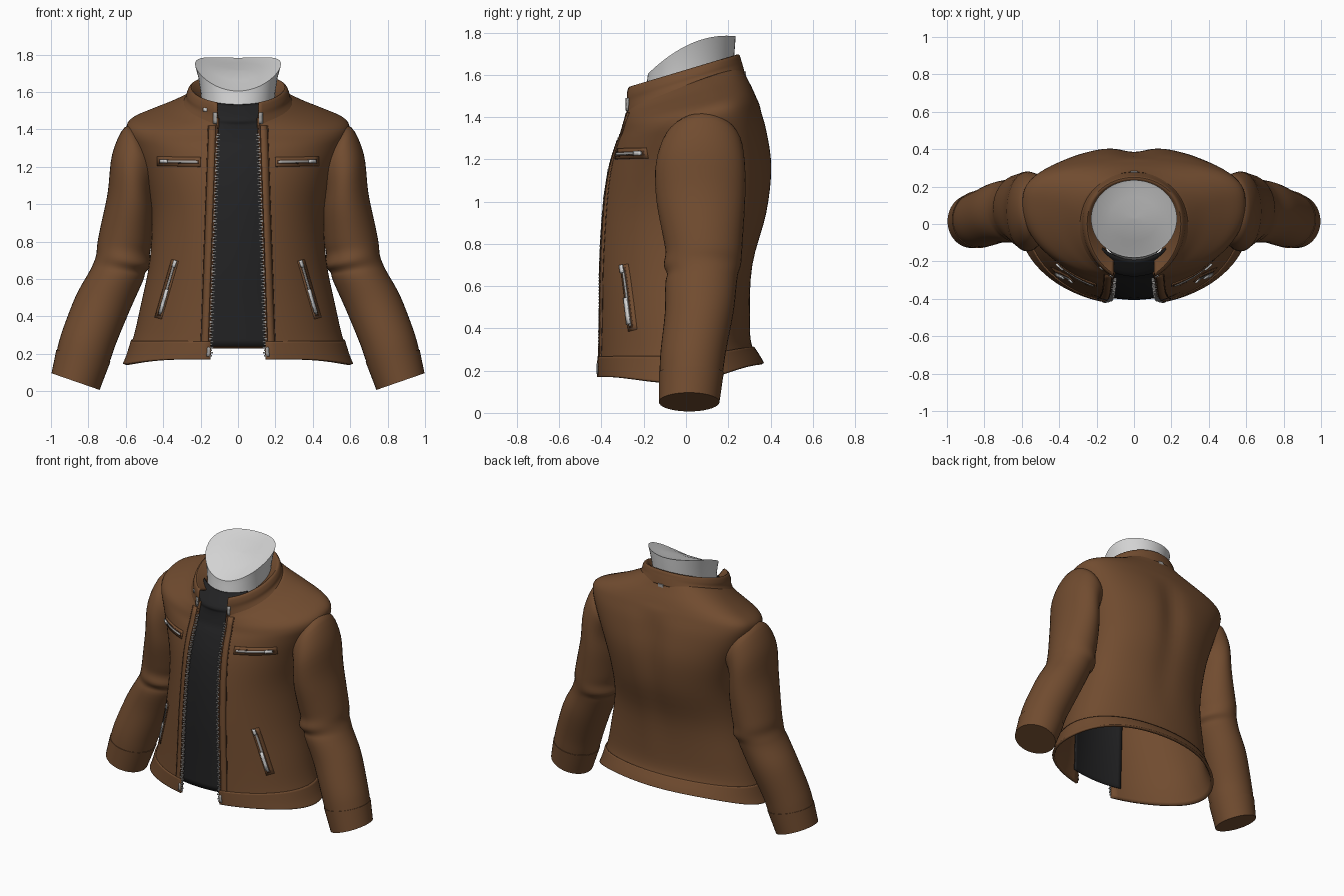
import bpy, bmesh, math
from mathutils import Vector
from mathutils.bvhtree import BVHTree

if "Cube" in bpy.data.objects:
    bpy.data.objects.remove(bpy.data.objects["Cube"], do_unlink=True)


def material(name, rgb):
    m = bpy.data.materials.new(name)
    m.use_nodes = True
    m.diffuse_color = (*rgb, 1)
    b = m.node_tree.nodes["Principled BSDF"]
    b.inputs["Base Color"].default_value = (*rgb, 1)
    b.inputs["Roughness"].default_value = 0.7
    return m


LEATHER = material("brown leather", (0.165, 0.072, 0.029))
SEAM = material("dark seam leather", (0.06, 0.026, 0.012))
BLACK = material("black cloth", (0.016, 0.016, 0.017))
GREY = material("light grey", (0.66, 0.66, 0.66))
METAL = material("zip metal", (0.36, 0.35, 0.34))
made = []


def finish(name, bm, mat, thick=0.0):
    bmesh.ops.recalc_face_normals(bm, faces=bm.faces)
    me = bpy.data.meshes.new(name)
    bm.to_mesh(me)
    bm.free()
    me.materials.append(mat)
    ob = bpy.data.objects.new(name, me)
    bpy.context.collection.objects.link(ob)
    if thick:
        s = ob.modifiers.new("thickness", "SOLIDIFY")
        s.thickness, s.offset = thick, 0
    made.append(ob)
    return ob


def refine(rows, n=4):
    """Catmull-Rom interpolation between rows of parameters."""
    out = []
    for i in range(len(rows) - 1):
        a, b, c, d = (rows[min(max(i + k, 0), len(rows) - 1)] for k in (-1, 0, 1, 2))
        for j in range(n):
            t = j / n
            out.append([q + 0.5 * t * (r - p + t * (2*p - 5*q + 4*r - s + t * (3*(q - r) + s - p)))
                        for p, q, r, s in zip(a, b, c, d)])
    return out + [list(rows[-1])]


def loft(name, rings, mat, closed=False, caps=False, thick=0.0):
    bm = bmesh.new()
    vs = [[bm.verts.new(p) for p in r] for r in rings]
    n = len(vs[0])
    for a, b in zip(vs, vs[1:]):
        for i in range(n if closed else n - 1):
            j = (i + 1) % n
            bm.faces.new((a[i], a[j], b[j], b[i]))
    if caps:
        bm.faces.new(vs[0])
        bm.faces.new(vs[-1])
    return finish(name, bm, mat, thick)


def body_ring(row, t0, t1, n=72):
    """Horizontal section; the angle runs from the front around the left side."""
    z, tilt, w, cy, front, back, side, dip, power = row
    pts = []
    for i in range(n + 1):
        t = t0 + (t1 - t0) * i / n
        s, c = math.sin(t), math.cos(t)
        if c > 0:
            y = cy + (front - cy) * c ** 1.05
        else:
            y = cy + (back - cy) * abs(c) ** power - dip * math.exp(-(w * s / 0.09) ** 2)
        pts.append((w * s, y, z + tilt * y + side * abs(s) ** 4))
    return pts


def opening(z):
    return 0.155 - 0.034 * z


def open_rings(rows, gap=None):
    rings = []
    for r in rows:
        t = math.asin((gap or opening(r[0])) / r[2])
        rings.append(body_ring(r, t, 2 * math.pi - t))
    return rings


# Jacket body: height, tilt, half width, centre, front, back, side drop, spine dip, back squareness
BODY = [
    (0.205, 0.08, 0.605, 0.0, -0.422, 0.355, -0.058, 0, 1),
    (0.30, 0.06, 0.555, 0.0, -0.422, 0.305, -0.02, 0, 0.9),
    (0.45, 0, 0.515, 0.0, -0.42, 0.295, 0, 0, 0.8),
    (0.70, 0, 0.465, 0.01, -0.42, 0.315, 0, 0.01, 0.75),
    (0.95, 0, 0.455, 0.04, -0.405, 0.385, 0, 0.02, 0.7),
    (1.15, 0.03, 0.50, 0.06, -0.375, 0.408, 0, 0.03, 0.65),
    (1.30, 0.10, 0.56, 0.08, -0.335, 0.38, 0, 0.02, 0.6),
    (1.38, 0.18, 0.59, 0.09, -0.308, 0.345, 0, 0, 0.6),
    (1.425, 0.21, 0.565, 0.09, -0.298, 0.325, 0, 0, 0.65),
    (1.465, 0.24, 0.47, 0.08, -0.292, 0.305, 0, 0, 0.7),
    (1.505, 0.29, 0.365, 0.06, -0.29, 0.28, 0, 0, 0.8),
    (1.55, 0.34, 0.275, 0.02, -0.29, 0.255, 0, 0, 0.9)]
body = loft("jacket_body", open_rings(refine(BODY)), LEATHER, thick=0.014)

# Hem band
HEM = [(0.203, 0.08, 0.608, 0.0, -0.426, 0.362, -0.058, 0, 1),
       (0.24, 0.07, 0.588, 0.0, -0.427, 0.345, -0.045, 0, 0.96),
       (0.29, 0.06, 0.565, 0.0, -0.427, 0.316, -0.02, 0, 0.9)]
loft("hem_band", open_rings(refine(HEM)), LEATHER, thick=0.016)

# Standing collar, folded in to meet the neck
COLLAR = [(1.515, 0.34, 0.31, 0.0, -0.295, 0.272, 0, 0, 0.9),
          (1.56, 0.33, 0.275, 0.0, -0.30, 0.262, 0, 0, 0.9),
          (1.59, 0.31, 0.268, 0.0, -0.303, 0.255, 0, 0, 0.9),
          (1.617, 0.30, 0.254, 0.0, -0.298, 0.247, 0, 0, 0.9),
          (1.607, 0.30, 0.238, 0.0, -0.28, 0.232, 0, 0, 0.9),
          (1.565, 0.30, 0.19, 0.0, -0.23, 0.20, 0, 0, 0.9)]
collar = loft("collar", open_rings(refine(COLLAR), 0.11), LEATHER, thick=0.012)

# Shirt front behind the opening
shirt_rows = [(0.24, 0, 0.58, 0, -0.42, 0.3, 0, 0, 1)] + BODY[2:]
shirt_rows = [(*r[:4], r[4] + 0.018, *r[5:]) for r in shirt_rows]
shirt_rows.append((1.60, 0.36, 0.24, 0.02, -0.19, 0.2, 0, 0, 1))
rings = []
for r in refine(shirt_rows):
    t = math.asin(min(0.2, 0.7 * r[2]) / r[2])
    rings.append(body_ring(r, -t, t, 16))
loft("shirt_front", rings, BLACK, thick=0.006)


# Neck with a sloping, dished top
def neck_ring(z, slope, bend, w, front, back):
    cy, d = (front + back) / 2, (back - front) / 2
    pts = []
    for i in range(48):
        a = i * math.tau / 48
        y = cy - d * math.cos(a)
        pts.append((w * math.sin(a), y, z + slope * y - bend * y * y))
    return pts


NECK = [(1.50, 0.3, 0, 0.19, -0.205, 0.215), (1.60, 0.36, 0.3, 0.20, -0.195, 0.226),
        (1.68, 0.45, 0.9, 0.214, -0.185, 0.232), (1.737, 0.5, 1.3, 0.23, -0.18, 0.235),
        (1.73, 0.5, 1.3, 0.217, -0.167, 0.222), (1.71, 0.44, 0.9, 0.13, -0.09, 0.145),
        (1.705, 0.4, 0.6, 0.01, 0.02, 0.04)]
loft("neck", [neck_ring(*r) for r in NECK], GREY, closed=True, caps=True)

# Sleeves: inner x, z, outer x, z, front y, back y
SLEEVE = [(0.42, 1.08, 0.53, 1.40, -0.07, 0.25),
          (0.445, 1.09, 0.605, 1.412, -0.115, 0.268),
          (0.455, 1.05, 0.672, 1.27, -0.145, 0.28),
          (0.45, 0.95, 0.697, 1.06, -0.14, 0.28),
          (0.46, 0.80, 0.735, 0.88, -0.11, 0.27),
          (0.472, 0.73, 0.752, 0.79, -0.097, 0.265),
          (0.466, 0.67, 0.758, 0.73, -0.105, 0.26),
          (0.495, 0.635, 0.775, 0.68, -0.09, 0.247),
          (0.508, 0.59, 0.80, 0.63, -0.098, 0.24),
          (0.575, 0.44, 0.867, 0.51, -0.10, 0.225),
          (0.65, 0.26, 0.937, 0.33, -0.12, 0.19),
          (0.685, 0.16, 0.968, 0.22, -0.125, 0.175),
          (0.743, 0.008, 0.994, 0.095, -0.125, 0.155)]


def sleeve_rings(rows, side, grow=0.0):
    rings = []
    for xi, zi, xo, zo, y0, y1 in rows:
        mid = Vector(((xi + xo) / 2, (y0 + y1) / 2, (zi + zo) / 2))
        u = Vector(((xo - xi) / 2, 0, (zo - zi) / 2)) * (1 + grow)
        v = Vector((0, (y1 - y0) / 2 * (1 + grow), 0))
        ring = []
        for i in range(36):
            p = mid + u * math.cos(i * math.tau / 36) + v * math.sin(i * math.tau / 36)
            ring.append((p.x * side, p.y, p.z))
        rings.append(ring)
    return rings


for side, word in ((1, "left"), (-1, "right")):
    loft(word + "_sleeve", sleeve_rings(refine(SLEEVE), side), LEATHER, True, True)
    loft(word + "_cuff", sleeve_rings(refine(SLEEVE[-2:]), side, 0.025), LEATHER, True, True)


# Trim that lies on the front surfaces
def tree(ob):
    me = ob.data
    return BVHTree.FromPolygons([v.co for v in me.vertices], [p.vertices for p in me.polygons])


BODY_TREE, COLLAR_TREE = tree(body), tree(collar)


def on_front(x, z, lift, surface=BODY_TREE):
    hit = surface.ray_cast(Vector((x, -2, z)), Vector((0, 1, 0)))[0]
    return Vector((x, (hit.y if hit else -0.29) - lift, z))


def strip(name, path, width, lift, mat, thick=0.008, surface=BODY_TREE):
    """Ribbon following an x, z path on the front."""
    pts = [Vector(p) for p in path]
    rings = []
    for i, p in enumerate(pts):
        d = (pts[min(i + 1, len(pts) - 1)] - pts[max(i - 1, 0)]).normalized()
        nrm = Vector((-d.y, d.x)) * width / 2
        rings.append([on_front(*(p + nrm * k), lift, surface) for k in (-1, 0, 1)])
    return loft(name, rings, mat, thick=thick)


def line(a, b, n=10):
    return [Vector(a).lerp(Vector(b), i / n) for i in range(n + 1)]


for side, word in ((1, "left"), (-1, "right")):
    # Placket and its stitched line
    zs = [0.2 + 1.22 * i / 24 for i in range(25)]
    strip(word + "_placket", [(side * (opening(z) + 0.03), z) for z in zs], 0.036, 0.006, LEATHER)
    strip(word + "_placket_seam", [(side * (opening(z) + 0.052), z) for z in zs], 0.004, 0.007, SEAM, 0.004)
    # Front zip tape and teeth
    strip(word + "_zip_tape", [(side * (opening(z) + 0.007), z) for z in zs], 0.012, 0.008, SEAM, 0.004)
    bm = bmesh.new()
    for i in range(80):
        z = 0.19 + 1.2 * i / 80
        geo = bmesh.ops.create_cube(bm, size=0.009)["verts"]
        p = on_front(side * (opening(z) + 0.006), z, 0.008)
        p.x -= side * (0.006 + 0.006 * (i % 2))
        bmesh.ops.scale(bm, vec=(2, 1, 0.9), verts=geo)
        bmesh.ops.translate(bm, vec=p, verts=geo)
    finish(word + "_zip_teeth", bm, METAL)
    strip(word + "_zip_stop", line((side * 0.16, 0.185), (side * 0.155, 0.235), 3), 0.016, 0.012, METAL)
    # Pockets: welt, dark slot, zip and pulls
    for kind, a, b, wide, pulls in (
            ("chest_pocket", (0.20, 1.225), (0.43, 1.23), 0.05, [(0.78, 0.94)]),
            ("hand_pocket", (0.335, 0.70), (0.425, 0.39), 0.036, [(0.0, 0.12), (0.5, 0.9)])):
        a, b = Vector((side * a[0], a[1])), Vector((side * b[0], b[1]))
        name = word + "_" + kind
        strip(name + "_welt", line(a, b), wide, 0.009, LEATHER, 0.01)
        strip(name + "_slot", line(a.lerp(b, .04), a.lerp(b, .96)), wide * 0.46, 0.015, SEAM, 0.004)
        strip(name + "_zip", line(a.lerp(b, .07), a.lerp(b, .93)), wide * 0.24, 0.019, METAL, 0.006)
        for i, (start, end) in enumerate(pulls):
            strip(f"{name}_pull_{i}", line(a.lerp(b, start), a.lerp(b, end), 3), wide * 0.4, 0.026, GREY)
    # Collar snap
    strip(word + "_collar_snap", line((side * 0.122, 1.43), (side * 0.122, 1.49), 3), 0.018, 0.01,
          METAL, 0.008, COLLAR_TREE)

strip("collar_button", line((-0.175, 1.495), (-0.175, 1.515), 2), 0.018, 0.01, GREY, 0.008, COLLAR_TREE)

# Hanging loop at the back of the collar
bm = bmesh.new()
bmesh.ops.create_cube(bm, size=1)
bmesh.ops.scale(bm, vec=(0.04, 0.01, 0.02), verts=bm.verts)
bmesh.ops.translate(bm, vec=(0, 0.278, 1.605), verts=bm.verts)
finish("back_loop", bm, METAL)

# Smooth shading with sharp edges kept
bpy.ops.object.select_all(action="DESELECT")
for ob in made:
    ob.select_set(True)
bpy.context.view_layer.objects.active = made[0]
bpy.ops.object.shade_smooth_by_angle(angle=math.radians(40))
